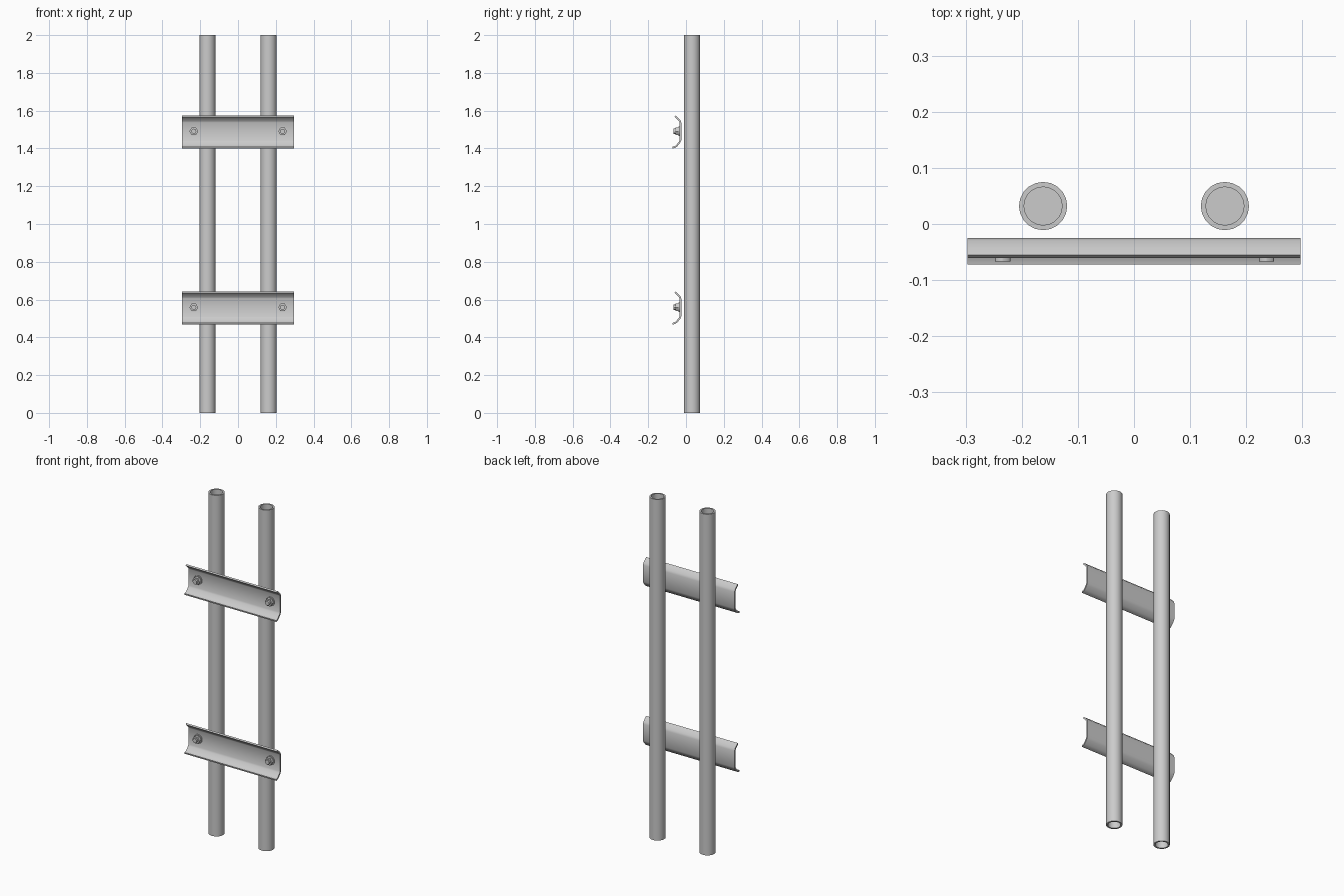
import bpy, bmesh, math
from mathutils import Vector

if "Cube" in bpy.data.objects:
    bpy.data.objects.remove(bpy.data.objects["Cube"])


def finish(bm, name, angle=30):
    bmesh.ops.recalc_face_normals(bm, faces=bm.faces[:])
    mesh = bpy.data.meshes.new(name)
    bm.to_mesh(mesh)
    bm.free()
    obj = bpy.data.objects.new(name, mesh)
    bpy.context.collection.objects.link(obj)
    bpy.ops.object.select_all(action='DESELECT')
    obj.select_set(True)
    bpy.context.view_layer.objects.active = obj
    bpy.ops.object.shade_smooth_by_angle(angle=math.radians(angle))
    return obj


def lathe(name, rings, sides, centre, axis):
    """Stack (radius, distance) rings along z or -y and cap both ends."""
    bm = bmesh.new()
    loops = []
    for r, d in rings:
        loop = []
        for i in range(sides):
            a = 2 * math.pi * i / sides
            u, v = r * math.cos(a), r * math.sin(a)
            p = Vector((u, v, d)) if axis == 'Z' else Vector((u, -d, v))
            loop.append(bm.verts.new(p + Vector(centre)))
        loops.append(loop)
    for a, b in zip(loops, loops[1:]):
        for i in range(sides):
            j = (i + 1) % sides
            bm.faces.new((a[i], a[j], b[j], b[i]))
    bm.faces.new(loops[0])
    bm.faces.new(loops[-1])
    return finish(bm, name)


def bent_plate(name, z0, half_width, path, thickness):
    """Sheet-metal strip: offset the (y, z) path and extrude along x."""
    pts = [Vector(p) for p in path]
    back = []
    for i, p in enumerate(pts):
        t = (pts[min(i + 1, len(pts) - 1)] - pts[max(i - 1, 0)]).normalized()
        back.append(p + Vector((-t.y, t.x)) * thickness)
    outline = pts + back[::-1]
    bm = bmesh.new()
    face = bm.faces.new([bm.verts.new((-half_width, p.x, z0 + p.y)) for p in outline])
    ext = bmesh.ops.extrude_face_region(bm, geom=[face])
    verts = [g for g in ext['geom'] if isinstance(g, bmesh.types.BMVert)]
    bmesh.ops.translate(bm, verts=verts, vec=(2 * half_width, 0, 0))
    return finish(bm, name, 35)


# Hollow-ended posts with recessed plugs
post_rings = [(0.034, 0.04), (0.034, 0), (0.043, 0),
              (0.043, 2), (0.034, 2), (0.034, 1.96)]
for side, x in (("left", -0.162), ("right", 0.162)):
    lathe(f"{side}_post", post_rings, 20, (x, 0.032, 0), 'Z')

# Rear face of the crossbar, from bottom lip to top lip
profile = [(-0.070, -0.091), (-0.057, -0.088), (-0.047, -0.081), (-0.031, -0.062),
           (-0.025, -0.049), (-0.025, 0.047), (-0.030, 0.059),
           (-0.045, 0.075), (-0.055, 0.083)]

for level, z in (("lower", 0.559), ("upper", 1.491)):
    bent_plate(f"{level}_crossbar", z, 0.297, profile, 0.009)
    for side, x in (("left", -0.234), ("right", 0.236)):
        # Washer, hex nut and bolt tip
        lathe(f"{level}_{side}_washer", [(0.026, 0.032), (0.026, 0.040)], 20, (x, 0, z), 'Y')
        lathe(f"{level}_{side}_nut", [(0.023, 0.038), (0.023, 0.056)], 6, (x, 0, z), 'Y')
        lathe(f"{level}_{side}_bolt", [(0.0135, 0.036), (0.0135, 0.067)], 12, (x, 0, z), 'Y')
